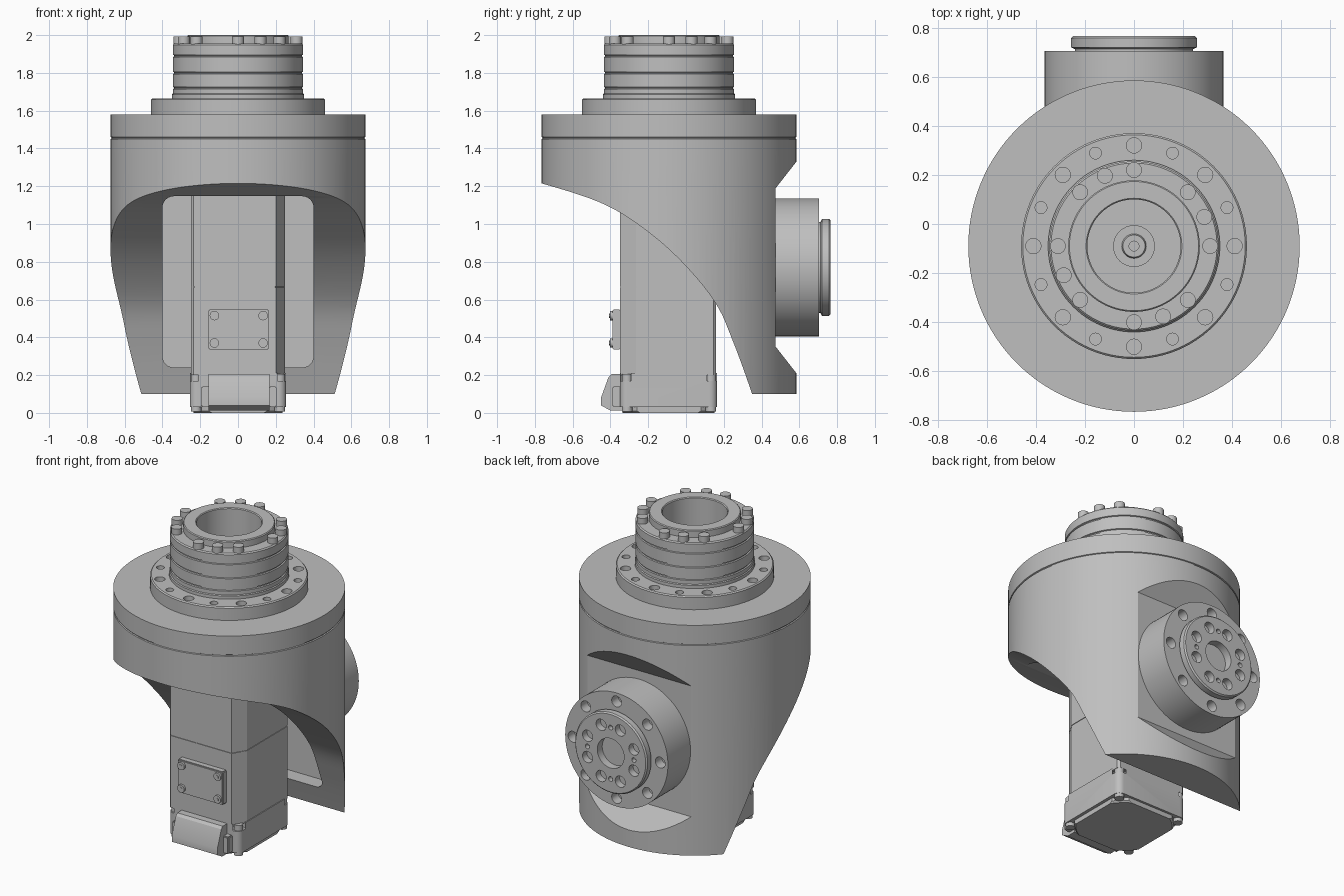
import bpy, bmesh, math
from mathutils import Matrix, Vector

cube = bpy.data.objects.get("Cube")
if cube:
    bpy.data.objects.remove(cube, do_unlink=True)

grey = bpy.data.materials.new("machined_grey")
grey.use_nodes = True
grey.diffuse_color = (0.52, 0.52, 0.52, 1)
grey.node_tree.nodes["Principled BSDF"].inputs["Base Color"].default_value = (0.52, 0.52, 0.52, 1)

AXIS_Y = -0.09   # vertical main axis
OUT_Z = 0.77     # height of the rear output axis
UPRIGHT = Matrix.Translation((0, AXIS_Y, 0))
REARWARD = Matrix.Translation((0, 0, OUT_Z)) @ Matrix.Rotation(-math.pi / 2, 4, 'X')
FORWARD = Matrix.Rotation(math.pi / 2, 4, 'X')
parts = []


def finish(name, bm, keep=True):
    bmesh.ops.recalc_face_normals(bm, faces=bm.faces)
    me = bpy.data.meshes.new(name)
    bm.to_mesh(me)
    bm.free()
    me.materials.append(grey)
    ob = bpy.data.objects.new(name, me)
    bpy.context.collection.objects.link(ob)
    if keep:
        parts.append(ob)
    else:
        ob.hide_render = True
    return ob


def lathe(name, profile, matrix=UPRIGHT, steps=96):
    """Solid of revolution from (radius, height) points."""
    bm = bmesh.new()
    pts = [(0, profile[0][1])] + list(profile) + [(0, profile[-1][1])]
    vs = [bm.verts.new((r, 0, h)) for r, h in pts]
    es = [bm.edges.new(p) for p in zip(vs, vs[1:])]
    bmesh.ops.spin(bm, geom=vs + es, cent=(0, 0, 0), axis=(0, 0, 1),
                   angle=2 * math.pi, steps=steps)
    bmesh.ops.remove_doubles(bm, verts=bm.verts, dist=1e-5)
    bm.transform(matrix)
    return finish(name, bm)


def prism(name, outline, low, high, place, keep=True, bevel=0):
    """Extrude a 2D outline from low to high; place maps (u, v, w) to xyz."""
    bm = bmesh.new()
    base = bm.faces.new([bm.verts.new(place(u, v, low)) for u, v in outline])
    ext = bmesh.ops.extrude_face_region(bm, geom=[base])["geom"]
    shift = Vector(place(0, 0, high)) - Vector(place(0, 0, low))
    bmesh.ops.translate(bm, vec=shift, verts=[g for g in ext if isinstance(g, bmesh.types.BMVert)])
    if bevel:
        bmesh.ops.bevel(bm, geom=list(bm.edges), offset=bevel, segments=2, affect='EDGES')
    return finish(name, bm, keep)


def along_x(u, v, w): return (w, u, v)
def along_y(u, v, w): return (u, w, v)
def along_z(u, v, w): return (u, v, w)


def rect(u0, u1, v0, v1):
    return [(u0, v0), (u1, v0), (u1, v1), (u0, v1)]


def rounded(u0, u1, v0, v1, r, n=6):
    out = []
    for k, (u, v) in enumerate(rect(u0 + r, u1 - r, v0 + r, v1 - r)):
        for i in range(n + 1):
            a = math.pi + (k + i / n) * math.pi / 2
            out.append((u + r * math.cos(a), v + r * math.sin(a)))
    return out


def ring(radius, degrees):
    return [(radius * math.cos(math.radians(d)), radius * math.sin(math.radians(d))) for d in degrees]


def pegs(name, centres, r, low, high, matrix=UPRIGHT, keep=True, sides=24):
    bm = bmesh.new()
    for x, y in centres:
        m = matrix @ Matrix.Translation((x, y, (low + high) / 2))
        bmesh.ops.create_cone(bm, cap_ends=True, segments=sides, radius1=r, radius2=r,
                              depth=high - low, matrix=m)
    return finish(name, bm, keep)


def cut(target, *cutters):
    for c in cutters:
        mod = target.modifiers.new("cut", 'BOOLEAN')
        mod.object, mod.operation, mod.solver = c, 'DIFFERENCE', 'EXACT'
    dg = bpy.context.evaluated_depsgraph_get()
    me = bpy.data.meshes.new_from_object(target.evaluated_get(dg))
    target.modifiers.clear()
    target.data = me
    for c in cutters:
        bpy.data.objects.remove(c, do_unlink=True)


def smooth_path(p, n=6):
    """Catmull-Rom curve through the points."""
    p = [Vector(q) for q in p]
    p = [2 * p[0] - p[1]] + p + [2 * p[-1] - p[-2]]
    out = []
    for a, b, c, d in zip(p, p[1:], p[2:], p[3:]):
        for i in range(n):
            t = i / n
            out.append(0.5 * (2 * b + (c - a) * t + (2 * a - 5 * b + 4 * c - d) * t * t
                              + (3 * b - a - 3 * c + d) * t ** 3))
    return [tuple(q) for q in out] + [tuple(p[-2])]


# Main housing: cylinder swept away at the front, pocketed and flattened at the back
housing = lathe("housing", [(0.675, 0.1), (0.675, 1.45), (0.669, 1.453), (0.669, 1.457),
                            (0.675, 1.46), (0.675, 1.58)], steps=128)
sweep = smooth_path([(-0.9, 1.24), (-0.765, 1.215), (-0.46, 1.116), (-0.25, 0.995),
                     (-0.037, 0.815), (0.153, 0.587), (0.254, 0.365), (0.35, 0.1), (0.37, 0.02)])
cut(housing,
    prism("sweep_cutter", sweep + [(-0.9, 0.02)], -1, 1, along_x, keep=False),
    prism("pocket_cutter", rounded(-0.4, 0.4, 0.24, 1.147, 0.06), -1, 0.4, along_y, keep=False),
    prism("rear_flat_cutter", [(0.475, 0.35), (0.475, 1.19), (0.655, 1.42), (0.655, 0.12)],
          -1, 1, along_x, keep=False))

# Top mounting flange with alternating large and small holes
flange = lathe("top_flange", [(0.46, 1.57), (0.46, 1.658), (0.453, 1.665)])
cut(flange,
    pegs("large_hole_cutter", ring(0.41, range(0, 360, 45)), 0.031, 1.6, 1.7, keep=False),
    pegs("small_hole_cutter", ring(0.41, [22.5 + 45 * i for i in range(8)]), 0.024, 1.6, 1.7, keep=False))

# Grooved drum with a raised lip and an open bore
drum = [(0.35, 1.65), (0.35, 1.685), (0.345, 1.69)]
for z in (1.72, 1.8, 1.89):
    drum += [(0.345, z - 0.006), (0.338, z - 0.003), (0.338, z + 0.003), (0.345, z + 0.006)]
drum += [(0.345, 1.948), (0.338, 1.955), (0.268, 1.955), (0.268, 1.995), (0.263, 2.0),
         (0.195, 2.0), (0.19, 1.995), (0.19, 1.82)]
lathe("top_drum", drum)
pegs("drum_bolts", ring(0.31, [90 * q + s for q in range(4) for s in (0, 22.5, 45)]), 0.032, 1.945, 1.992)
lathe("bore_hub", [(0.085, 1.81), (0.085, 1.83), (0.05, 1.83), (0.045, 1.845), (0.02, 1.845), (0.02, 1.825)], steps=32)
pegs("bore_pins", ring(0.115, (15, 195)), 0.016, 1.815, 1.824)

# Rear output drive
body = lathe("output_body", [(0.365, 0.46), (0.365, 0.705)], REARWARD)
cut(body, pegs("body_hole_cutter", ring(0.31, range(0, 360, 45)), 0.035, 0.64, 0.75, REARWARD, False))
disc = lathe("output_disc", [(0.24, 0.7), (0.24, 0.712), (0.257, 0.72), (0.257, 0.757), (0.249, 0.765),
                             (0.095, 0.765), (0.095, 0.715)], REARWARD)
cut(disc,
    pegs("disc_hole_cutter", ring(0.178, [22.5 + 45 * i for i in range(8)]), 0.036, 0.72, 0.8, REARWARD, False),
    pegs("dowel_hole_cutter", ring(0.165, range(0, 360, 90)), 0.015, 0.735, 0.8, REARWARD, False))

# Motor body in two stacked sections with a chamfered front corner
section = [(-0.235, -0.35), (0.2, -0.35), (0.25, -0.265), (0.25, 0.145),
           (0.235, 0.16), (-0.235, 0.16), (-0.25, 0.145), (-0.25, -0.335)]
prism("motor_lower", section, 0.2, 0.663, along_z)
prism("motor_seam", [(u * 0.985, AXIS_Y + (v - AXIS_Y) * 0.985) for u, v in section], 0.65, 0.68, along_z)
prism("motor_upper", section, 0.668, 1.16, along_z)

# Motor end cap with corner notches, screws and round bottom plate
cap = prism("motor_end_cap", rounded(-0.255, 0.255, -0.35, 0.165, 0.04), 0.03, 0.21, along_z)
corners = [(sx * 0.222, sy * 0.222) for sx in (-1, 1) for sy in (-1, 1)]
cut(cap, pegs("notch_cutter", corners, 0.04, 0.17, 0.25, keep=False))
pegs("end_cap_screws", corners, 0.028, 0.008, 0.205, sides=16)
plate = lathe("bottom_plate", [(0.28, 0.0), (0.29, 0.01), (0.29, 0.035)], steps=64)
trim = [prism("trim_cutter", rect(*side), -0.1, 0.1, along_z, keep=False)
        for side in ((-0.5, -0.235, -0.6, 0.5), (0.235, 0.5, -0.6, 0.5),
                     (-0.6, 0.6, -0.6, -0.335), (-0.6, 0.6, 0.15, 0.5))]
cut(plate, *trim)

# Sloped connector at the foot of the motor
prism("connector", [(-0.34, 0.205), (-0.395, 0.205), (-0.41, 0.19), (-0.45, 0.08),
                    (-0.45, 0.04), (-0.40, 0.012), (-0.34, 0.012)], -0.155, 0.168, along_x)
for name, x0, x1 in (("connector_clip_right", -0.195, -0.15), ("connector_clip_left", 0.163, 0.205)):
    prism(name, rect(x0, x1, 0.03, 0.14), -0.39, -0.34, along_y, bevel=0.006)

# Terminal cover with four screws
prism("terminal_cover", rect(-0.157, 0.165, 0.335, 0.548), -0.39, -0.345, along_y, bevel=0.006)
screws = [(x, z) for x in (-0.125, 0.133) for z in (0.37, 0.515)]
pegs("cover_screws", screws, 0.025, 0.38, 0.403, FORWARD, sides=20)
pegs("cover_screw_sockets", screws, 0.012, 0.39, 0.407, FORWARD, sides=6)

# Smooth curved faces while keeping edges sharp
bpy.ops.object.select_all(action='DESELECT')
for ob in parts:
    ob.select_set(True)
bpy.context.view_layer.objects.active = parts[0]
bpy.ops.object.shade_smooth_by_angle(angle=math.radians(25))
